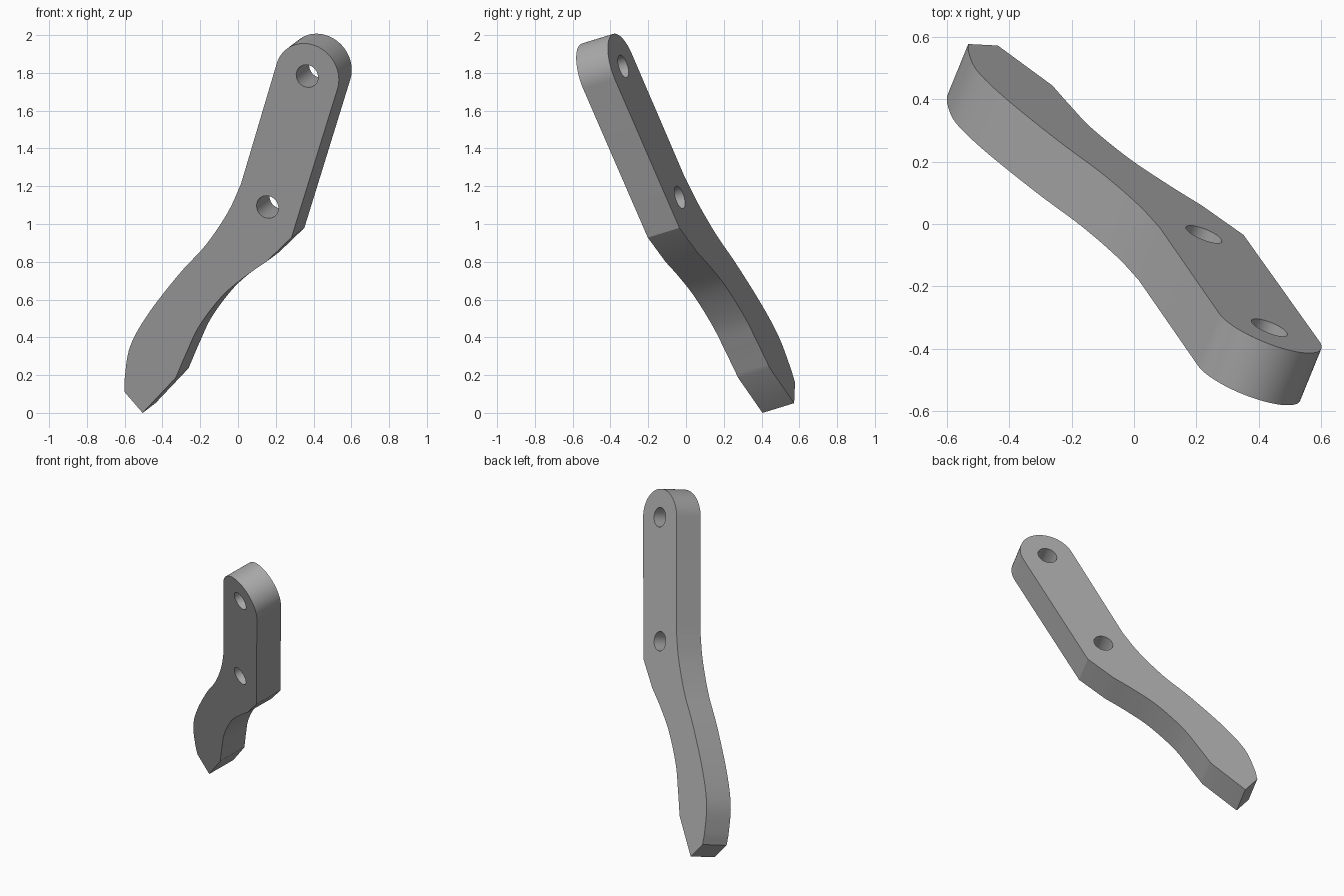
import bpy
import bmesh
import math
from mathutils import Vector, Matrix

cube = bpy.data.objects.get("Cube")
if cube:
    bpy.data.objects.remove(cube)

# Tilted plate plane: y = Y0 + SX * x + SZ * z
SX, SZ, Y0 = -0.408, -0.308, 0.199
NORMAL = Vector((-SX, 1, -SZ)).normalized()
THICKNESS = 0.188
END_RADIUS, HOLE_RADIUS = 0.18, 0.062


def on_plate(x, z):
    return Vector((x, Y0 + SX * x + SZ * z, z))


def smooth_path(points, steps=6):
    """Catmull-Rom curve through the points."""
    p = [2 * points[0] - points[1]] + points + [2 * points[-1] - points[-2]]
    path = []
    for a, b, c, d in zip(p, p[1:], p[2:], p[3:]):
        for i in range(steps):
            t = i / steps
            path.append(0.5 * (2 * b + (c - a) * t + (2 * a - 5 * b + 4 * c - d) * t**2
                               + (3 * b - a - 3 * c + d) * t**3))
    return path + [points[-1]]


def gray_material():
    mat = bpy.data.materials.new("plain_gray")
    color = (0.4, 0.4, 0.4, 1)
    mat.use_nodes = True
    mat.diffuse_color = color
    mat.node_tree.nodes["Principled BSDF"].inputs["Base Color"].default_value = color
    return mat


def mesh_object(name, bm):
    bmesh.ops.recalc_face_normals(bm, faces=bm.faces[:])
    mesh = bpy.data.meshes.new(name)
    bm.to_mesh(mesh)
    bm.free()
    obj = bpy.data.objects.new(name, mesh)
    bpy.context.collection.objects.link(obj)
    return obj


# Outline: flowing edges of the handle, rounded top end, chiselled tip
upper_hole, lower_hole = on_plate(0.366, 1.783), on_plate(0.156, 1.09)
along = (upper_hole - lower_hole).normalized()
across = NORMAL.cross(along)
outer_edge = smooth_path([on_plate(*p) for p in (
    (-0.6, 0.11), (-0.598, 0.2), (-0.57, 0.355), (-0.475, 0.525), (-0.31, 0.737),
    (-0.17, 0.89), (-0.055, 1.06), (0.015, 1.21))])
inner_edge = smooth_path([on_plate(*p) for p in (
    (0.15, 0.80), (0.035, 0.72), (-0.087, 0.615), (-0.205, 0.46),
    (-0.27, 0.325), (-0.33, 0.185))])
round_end = []
for i in range(33):
    a = math.pi * (1 - i / 32)
    round_end.append(upper_hole + END_RADIUS * (math.cos(a) * across + math.sin(a) * along))
outline = ([on_plate(-0.505, 0)] + outer_edge + round_end
           + [on_plate(0.283, 0.928)] + inner_edge)

# Lever plate
bm = bmesh.new()
face = bm.faces.new([bm.verts.new(p) for p in outline])
side = bmesh.ops.extrude_face_region(bm, geom=[face], use_keep_orig=True)["geom"]
bmesh.ops.translate(bm, vec=NORMAL * THICKNESS,
                    verts=[v for v in side if isinstance(v, bmesh.types.BMVert)])
lever = mesh_object("lever_plate", bm)
lever.data.materials.append(gray_material())

# Two bolt holes through the plate
bm = bmesh.new()
turn = NORMAL.to_track_quat("Z", "Y").to_matrix().to_4x4()
for hole in (upper_hole, lower_hole):
    middle = hole + NORMAL * THICKNESS / 2
    bmesh.ops.create_cone(bm, cap_ends=True, segments=40, radius1=HOLE_RADIUS,
                          radius2=HOLE_RADIUS, depth=THICKNESS * 2,
                          matrix=Matrix.Translation(middle) @ turn)
cutter = mesh_object("hole_cutter", bm)
cutter.hide_render = True
cut = lever.modifiers.new("bolt_holes", "BOOLEAN")
cut.object = cutter
cut.operation = "DIFFERENCE"
cut.solver = "EXACT"

bpy.ops.object.select_all(action="DESELECT")
lever.select_set(True)
bpy.context.view_layer.objects.active = lever
bpy.ops.object.modifier_apply(modifier=cut.name)
bpy.data.objects.remove(cutter)
bpy.ops.object.shade_smooth_by_angle(angle=math.radians(25))
